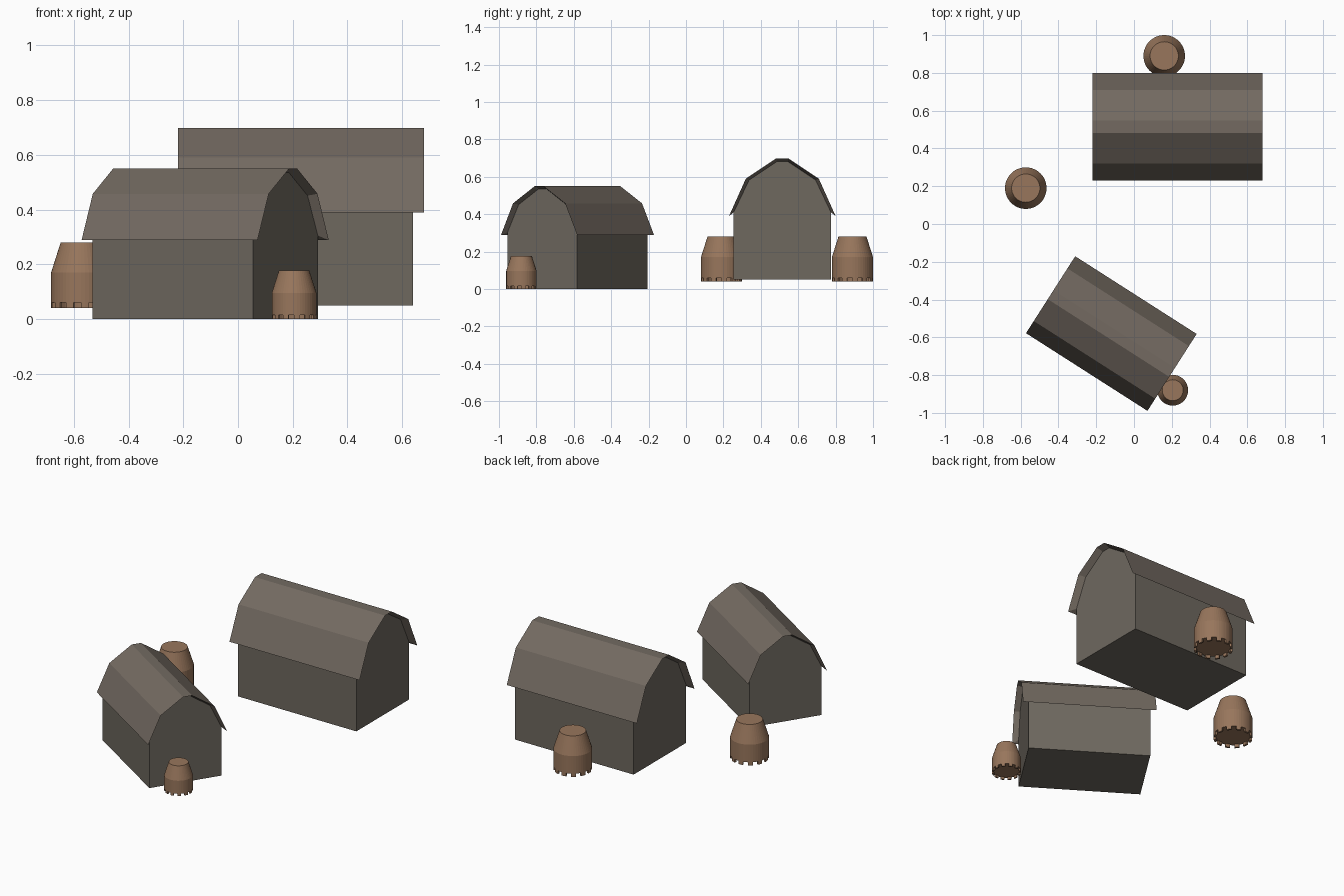
import bpy, bmesh, math
from mathutils import Matrix

if "Cube" in bpy.data.objects:
    bpy.data.objects.remove(bpy.data.objects["Cube"])


def material(name, rgb):
    lin = [((c / 255 + 0.055) / 1.055) ** 2.4 for c in rgb]
    m = bpy.data.materials.new(name)
    m.diffuse_color = (*lin, 1)
    m.use_nodes = True
    m.node_tree.nodes["Principled BSDF"].inputs["Base Color"].default_value = m.diffuse_color
    return m


WALL = material("grey_wall", (110, 104, 95))
ROOF = material("grey_brown_roof", (115, 106, 97))
WOOD = material("brown_wood", (152, 118, 92))


def finish(name, bm, mat, loc, scale=1.0, angle=0.0):
    bmesh.ops.recalc_face_normals(bm, faces=bm.faces)
    bm.transform(Matrix.Rotation(math.radians(angle), 4, 'Z') @ Matrix.Scale(scale, 4))
    me = bpy.data.meshes.new(name)
    bm.to_mesh(me)
    bm.free()
    me.materials.append(mat)
    ob = bpy.data.objects.new(name, me)
    ob.location = loc
    bpy.context.collection.objects.link(ob)
    return ob


def mirrored(half):
    """Full left-to-right profile from its right half, listed bottom to top."""
    return [(-y, z) for y, z in half] + half[::-1]


def loop(bm, profile, x):
    return [bm.verts.new((x, y, z)) for y, z in profile]


def strip(bm, a, b):
    for i in range(len(a) - 1):
        bm.faces.new((a[i], a[i + 1], b[i + 1], b[i]))


def barn(name, loc, scale=1.0, angle=0.0):
    gable = [(0.26, 0.36), (0.178, 0.532), (0.028, 0.632)]
    outer = mirrored([(0.285, 0.34), (0.195, 0.54), (0.033, 0.648)])
    # walls with gambrel gable ends
    bm = bmesh.new()
    a, b = (loop(bm, mirrored([(0.26, 0)] + gable), x) for x in (-0.41, 0.41))
    strip(bm, a, b)
    bm.faces.new(a)
    bm.faces.new(b)
    bm.faces.new((a[0], a[-1], b[-1], b[0]))
    finish(name + "_walls", bm, WALL, loc, scale, angle)
    # roof skin whose overhang slants back to the walls
    bm = bmesh.new()
    o = [loop(bm, outer, x) for x in (-0.45, 0.45)]
    g = [loop(bm, mirrored(gable), x) for x in (-0.41, 0.41)]
    strip(bm, o[0], o[1])
    for k in (0, 1):
        strip(bm, o[k], g[k])
    for e in (0, -1):
        bm.faces.new((o[0][e], o[1][e], g[1][e], g[0][e]))
    finish(name + "_roof", bm, ROOF, loc, scale, angle)


def barrel(name, loc, scale=1.0):
    n = 48
    bm = bmesh.new()

    def pt(r, i, z):
        t = 2 * math.pi * i / n
        return bm.verts.new((r * math.cos(t), r * math.sin(t), z))

    # straight lower part and tapered upper part
    rings = [[pt(r, i, z) for i in range(n)]
             for r, z in ((0.11, 0.02), (0.11, 0.13), (0.075, 0.24))]
    for p, q in zip(rings, rings[1:]):
        strip(bm, p + p[:1], q + q[:1])
    bm.faces.new(rings[0])
    bm.faces.new(rings[-1])
    # ring of small feet below the rim
    for k in range(0, n, 4):
        sec = [[pt(r, k + j, z) for r, z in
                ((0.11, 0), (0.11, 0.02), (0.098, 0.02), (0.098, 0))] for j in range(3)]
        for p, q in zip(sec, sec[1:]):
            strip(bm, p + p[:1], q + q[:1])
        bm.faces.new(sec[0])
        bm.faces.new(sec[-1])
    finish(name, bm, WOOD, loc, scale)


barn("large_barn", (0.23, 0.515, 0.05))
barn("small_barn", (-0.12, -0.58, 0.0), 0.848, -32.6)
barrel("back_barrel", (0.16, 0.89, 0.04))
barrel("left_barrel", (-0.573, 0.19, 0.04))
barrel("front_barrel", (0.205, -0.88, 0.0), 0.74)
